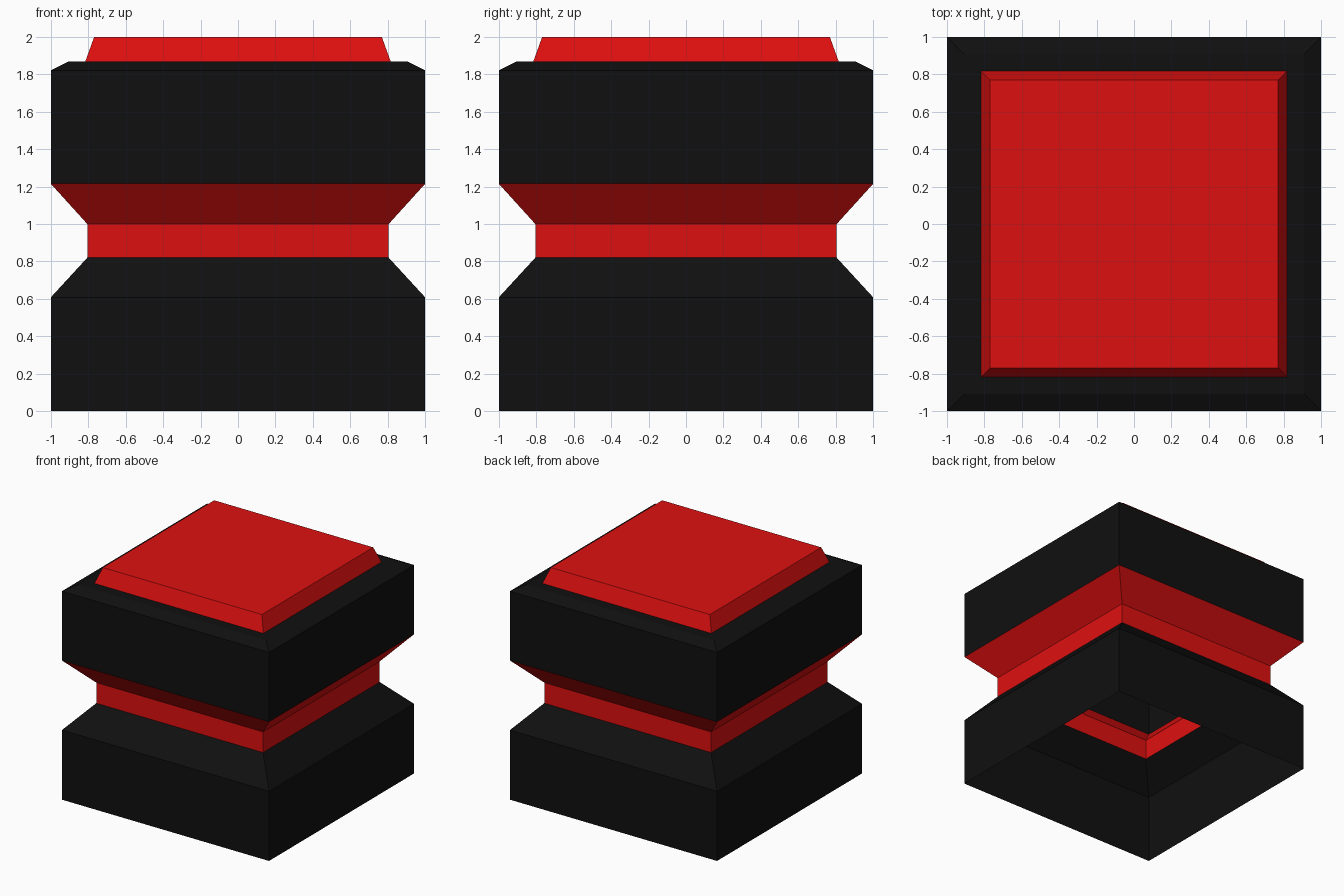
import bpy

if "Cube" in bpy.data.objects:
    bpy.data.objects.remove(bpy.data.objects["Cube"])


def material(name, color):
    m = bpy.data.materials.new(name)
    m.diffuse_color = (*color, 1.0)
    m.use_nodes = True
    m.node_tree.nodes["Principled BSDF"].inputs["Base Color"].default_value = m.diffuse_color
    return m


black = material("black", (0.005, 0.005, 0.005))
red = material("red", (0.73, 0.005, 0.005))


def square_shell(name, profile, mat, cap=False):
    """Stack square rings given as (half width, height), open unless capped."""
    verts, faces = [], []
    for r, z in profile:
        verts += [(-r, -r, z), (r, -r, z), (r, r, z), (-r, r, z)]
    for k in range(len(profile) - 1):
        a, b = 4 * k, 4 * k + 4
        for i in range(4):
            j = (i + 1) % 4
            faces.append((a + i, a + j, b + j, b + i))
    if cap:
        n = len(verts)
        faces.append((n - 4, n - 3, n - 2, n - 1))
    mesh = bpy.data.meshes.new(name)
    mesh.from_pydata(verts, [], faces)
    mesh.materials.append(mat)
    obj = bpy.data.objects.new(name, mesh)
    bpy.context.collection.objects.link(obj)
    return obj


# Hollow base, open underneath
square_shell("base_block", [(1, 0), (1, 0.608), (0.805, 0.82)], black)
# Narrow waist flaring out to the upper block
square_shell("waist", [(0.805, 0.82), (0.805, 1.0), (1, 1.215)], red)
# Upper block with chamfered rim and flat ledge
square_shell("upper_block", [(1, 1.215), (1, 1.82), (0.907, 1.867), (0.816, 1.867)], black)
# Raised pad on top
square_shell("top_pad", [(0.816, 1.867), (0.768, 2.0)], red, cap=True)
